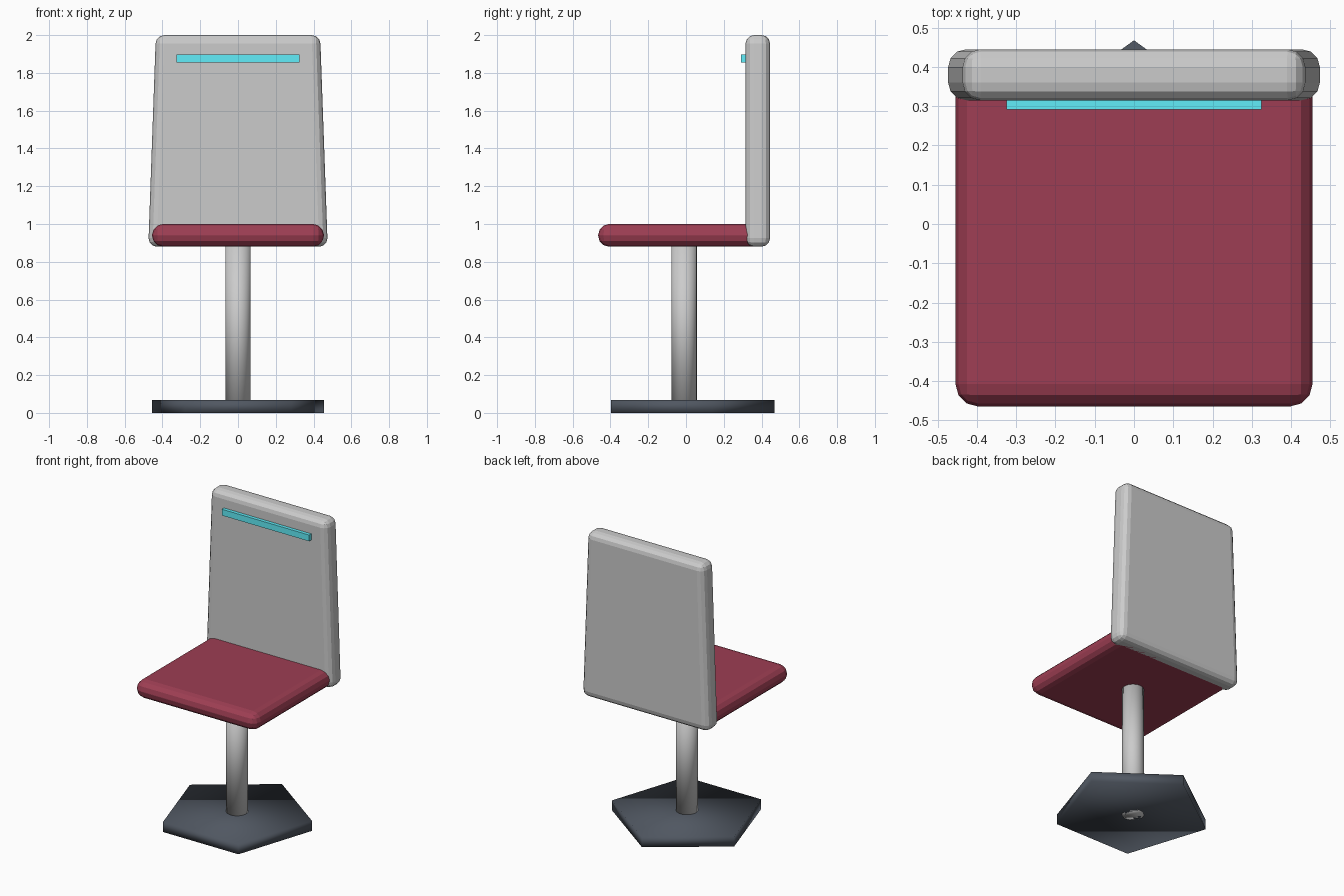
import bpy
import bmesh
from math import radians

if "Cube" in bpy.data.objects:
    bpy.data.objects.remove(bpy.data.objects["Cube"])

CY = -0.01  # shared centre of base, pole and seat


def paint(obj, color):
    mat = bpy.data.materials.new(obj.name + "_colour")
    mat.diffuse_color = (*color, 1)
    mat.use_nodes = True
    mat.node_tree.nodes["Principled BSDF"].inputs["Base Color"].default_value = mat.diffuse_color
    obj.data.materials.append(mat)


def box(name, x_bottom, x_top, y, z, bevel=0.0):
    """Box tapered in x from bottom to top, with optional rounded edges."""
    me = bpy.data.meshes.new(name)
    bm = bmesh.new()
    bmesh.ops.create_cube(bm, size=1)
    for v in bm.verts:
        half = x_top if v.co.z > 0 else x_bottom
        v.co = (half if v.co.x > 0 else -half,
                y[1] if v.co.y > 0 else y[0],
                z[1] if v.co.z > 0 else z[0])
    if bevel:
        bmesh.ops.bevel(bm, geom=bm.edges[:], offset=bevel, segments=3,
                        profile=0.5, affect='EDGES', clamp_overlap=True)
    bm.to_mesh(me)
    bm.free()
    obj = bpy.data.objects.new(name, me)
    bpy.context.collection.objects.link(obj)
    return obj


def prism(name, sides, radius, z0, z1, turn=0):
    """Upright, fully smooth-shaded cylinder."""
    bpy.ops.mesh.primitive_cylinder_add(
        vertices=sides, radius=radius, depth=z1 - z0,
        location=(0, CY, (z0 + z1) / 2), rotation=(0, 0, radians(turn)))
    obj = bpy.context.object
    obj.name = name
    bpy.ops.object.shade_smooth()
    return obj


# Five-sided foot, one corner pointing to the back
base = prism("base", 5, 0.478, 0, 0.067)
paint(base, (0.08, 0.095, 0.12))

# Round support
prism("pole", 32, 0.067, 0, 0.90)

# Cushioned square seat, running into the backrest
seat = box("seat", 0.455, 0.455, (-0.465, 0.44), (0.88, 1.0), 0.058)
paint(seat, (0.34, 0.048, 0.087))

# Backrest, narrower at the top
box("backrest", 0.475, 0.435, (0.315, 0.445), (0.88, 2.0), 0.045)

# Light bar on the backrest
strip = box("trim_strip", 0.325, 0.325, (0.292, 0.325), (1.855, 1.897))
paint(strip, (0.12, 0.85, 0.95))
